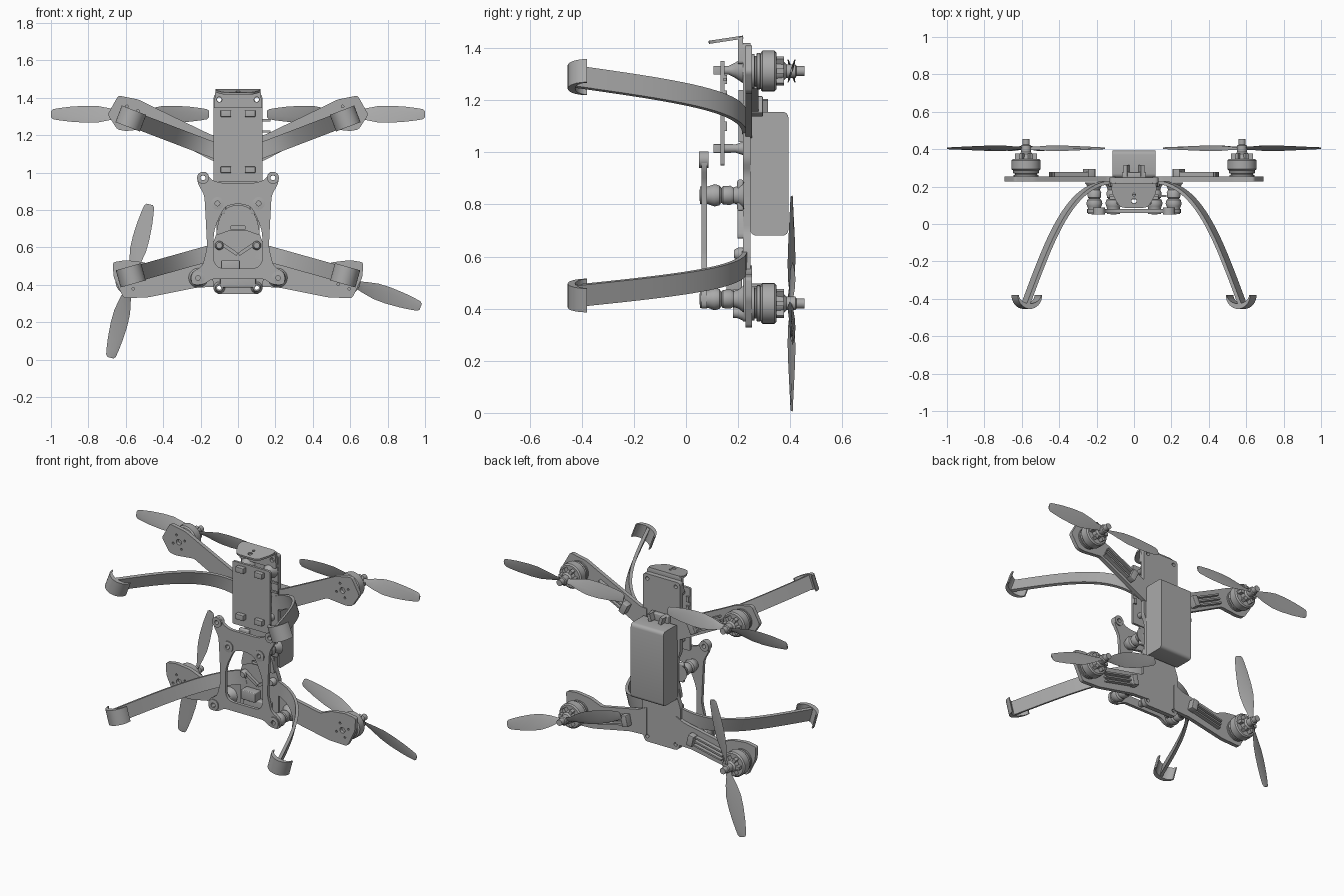
import bpy, bmesh, math
from mathutils import Matrix, Vector
from mathutils.geometry import interpolate_bezier

if "Cube" in bpy.data.objects:
    bpy.data.objects.remove(bpy.data.objects["Cube"])

grey = bpy.data.materials.new("mid_grey")
grey.use_nodes = True
grey.diffuse_color = (0.4, 0.4, 0.4, 1)
grey.node_tree.nodes["Principled BSDF"].inputs["Base Color"].default_value = (0.4, 0.4, 0.4, 1)
made = []


def add(name, mesh):
    ob = bpy.data.objects.new(name, mesh)
    bpy.context.collection.objects.link(ob)
    mesh.materials.clear()
    mesh.materials.append(grey)
    made.append(ob)
    return ob


def from_bm(name, bm):
    bmesh.ops.recalc_face_normals(bm, faces=bm.faces)
    mesh = bpy.data.meshes.new(name)
    bm.to_mesh(mesh)
    bm.free()
    return add(name, mesh)


def rounded(pts, r):
    """Replace each corner by a small curve."""
    out = []
    for i, p in enumerate(pts):
        p, a, b = Vector(p), Vector(pts[i - 1]), Vector(pts[(i + 1) % len(pts)])
        a = p + (a - p).normalized() * min(r, (a - p).length * 0.45)
        b = p + (b - p).normalized() * min(r, (b - p).length * 0.45)
        out += [a * (1 - t) ** 2 + p * 2 * t * (1 - t) + b * t * t for t in (0, 0.25, 0.5, 0.75, 1)]
    return out


def circle(x, z, r, n=16):
    return [(x + r * math.cos(i * math.tau / n), z + r * math.sin(i * math.tau / n)) for i in range(n)]


def mirror(half):
    return half + [(-x, z) for x, z in reversed(half) if x > 0]


def slab(name, loops, depth, matrix):
    """Flat outline with holes, given thickness, then placed."""
    cu = bpy.data.curves.new(name, 'CURVE')
    cu.dimensions, cu.fill_mode, cu.extrude = '2D', 'BOTH', depth / 2
    for loop in loops:
        sp = cu.splines.new('POLY')
        sp.points.add(len(loop) - 1)
        for pt, p in zip(sp.points, loop):
            pt.co = (p[0], p[1], 0, 1)
        sp.use_cyclic_u = True
    tmp = bpy.data.objects.new(name, cu)
    bpy.context.collection.objects.link(tmp)
    deps = bpy.context.evaluated_depsgraph_get()
    mesh = bpy.data.meshes.new_from_object(tmp.evaluated_get(deps))
    bpy.data.objects.remove(tmp)
    bpy.data.curves.remove(cu)
    mesh.transform(matrix)
    return add(name, mesh)


def plate(name, loops, y0, y1):
    m = Matrix.Translation((0, (y0 + y1) / 2, 0)) @ Matrix.Rotation(math.pi / 2, 4, 'X')
    return slab(name, loops, y1 - y0, m)


def box(name, centre, size, tilt=0, bevel=0, across_only=False):
    """Box tilted about y; across_only rounds just the edges along x."""
    bm = bmesh.new()
    bmesh.ops.create_cube(bm, size=1, matrix=Matrix.Diagonal((*size, 1)))
    if bevel:
        edges = [e for e in bm.edges if not across_only or abs(e.verts[0].co.x - e.verts[1].co.x) > 0.01]
        bmesh.ops.bevel(bm, geom=edges, offset=bevel, segments=4, affect='EDGES', profile=0.5)
    bm.transform(Matrix.Translation(centre) @ Matrix.Rotation(tilt, 4, 'Y'))
    return from_bm(name, bm)


def lathe(name, x, z, profile, n=28):
    """Turn (radius, y) points about a y-wards axis."""
    bm = bmesh.new()
    vs = [bm.verts.new((r, y, 0)) for r, y in profile]
    es = [bm.edges.new(e) for e in zip(vs, vs[1:])]
    bmesh.ops.spin(bm, geom=vs + es, cent=(0, 0, 0), axis=(0, 1, 0), angle=math.tau, steps=n)
    bmesh.ops.remove_doubles(bm, verts=bm.verts, dist=1e-5)
    bm.transform(Matrix.Translation((x, 0, z)))
    return from_bm(name, bm)


def propeller(name, x, z, angle, hand):
    stations = [(0.0, 0.03, 30), (0.05, 0.036, 28), (0.1, 0.065, 24), (0.17, 0.092, 19), (0.24, 0.094, 16),
                (0.32, 0.082, 13), (0.38, 0.066, 11), (0.412, 0.054, 10), (0.423, 0.034, 10)]
    bm = bmesh.new()
    for turn in (0, math.pi):
        rings = []
        for r, chord, twist in stations:
            section = [(chord / 2, 0), (chord * 0.15, 0.004), (-chord / 2, 0), (chord * 0.15, -0.004)]
            rot = Matrix.Rotation(turn - angle, 3, 'Y') @ Matrix.Rotation(math.radians(twist) * hand, 3, 'X')
            rings.append([bm.verts.new(rot @ Vector((r, t, c))) for c, t in section])
        for p, q in zip(rings, rings[1:]):
            for i in range(4):
                j = (i + 1) % 4
                bm.faces.new((p[i], p[j], q[j], q[i]))
        bm.faces.new(rings[-1])
        bm.faces.new(rings[0])
    bm.transform(Matrix.Translation((x, 0.405, z)))
    return from_bm(name, bm)


# Main frame plate and battery
frame = [(0, 1.42), (0.13, 1.42), (0.13, 0.97), (0.105, 0.92), (0.105, 0.7), (0.135, 0.62), (0.135, 0.4), (0.115, 0.35), (0, 0.35)]
holes = [circle(s * 0.1, z, 0.012) for s in (-1, 1) for z in (1.39, 0.385)]
plate("main_plate", [rounded(mirror(frame), 0.02)] + holes, 0.218, 0.248)
box("battery", (0, 0.32, 0.918), (0.23, 0.146, 0.475), bevel=0.022, across_only=True)
box("battery_clip", (0, 0.262, 1.175), (0.13, 0.03, 0.05), bevel=0.006)
for s in (-1, 1):
    box("battery_clip_prong", (s * 0.04, 0.285, 1.18), (0.02, 0.06, 0.045), tilt=s * 0.3)

# Upper electronics cover with pads and stand-offs
plate("upper_cover", [rounded([(-0.132, 0.95), (0.132, 0.95), (0.132, 1.35), (-0.132, 1.35)], 0.01)], 0.132, 0.147)
box("circuit_board", (0, 0.21, 1.14), (0.17, 0.018, 0.2))
for s in (-1, 1):
    for z, flare in ((1.315, 0.05), (1.015, 0.026)):
        box("cover_pad", (s * 0.065, 0.12, z), (0.056, 0.03, 0.034), bevel=0.003)
        lathe("cover_standoff", s * 0.08, z, [(0, 0.14), (0.017, 0.14), (0.017, 0.165), (flare * 0.6, 0.19), (flare, 0.22), (0, 0.22)], 20)
    for z in (1.1, 1.16, 1.22, 1.28):
        box("pin_header", (s * 0.12, 0.152, z), (0.02, 0.012, 0.035))
for z in (1.22, 1.28):
    box("side_connector", (0.15, 0.15, z), (0.05, 0.012, 0.012))

# Bent bracket on top
tongue = [(0.12, 0.222), (0.12, 0.17), (0.075, 0.088), (0, 0.088)]
slab("top_bracket", [rounded(mirror(tongue), 0.03), circle(0, 0.125, 0.014), circle(0, 0.16, 0.008)], 0.012,
     Matrix.Translation((0, 0, 1.409)) @ Matrix.Rotation(0.15, 4, 'X'))
flange = [(0, 1.445), (0.12, 1.445), (0.13, 1.34), (0, 1.34)]
plate("bracket_flange", [rounded(mirror(flange), 0.012)] + [circle(s * 0.1, 1.39, 0.014) for s in (-1, 1)], 0.2, 0.218)

# Front damper plate with arched opening
outline = [(0, 0.945), (0.1, 0.945), (0.15, 0.965), (0.165, 1.005), (0.215, 1.0), (0.218, 0.945), (0.18, 0.88),
           (0.175, 0.8), (0.165, 0.6), (0.19, 0.5), (0.25, 0.465), (0.25, 0.4), (0.185, 0.4), (0.14, 0.432), (0, 0.432)]
arch = [(0, 0.835), (0.07, 0.82), (0.11, 0.74), (0.13, 0.68), (0.13, 0.52), (0.1, 0.488), (0, 0.488)]
bores = [circle(s * x, z, 0.013) for s in (-1, 1) for x, z in ((0.187, 0.972), (0.11, 0.835), (0.215, 0.437))]
plate("damper_plate", [rounded(mirror(outline), 0.025), rounded(mirror(arch), 0.03)] + bores, 0.06, 0.08)
ball = [(0.014, 0.052), (0.034, 0.054), (0.034, 0.085), (0.038, 0.095), (0.043, 0.11), (0.038, 0.128), (0.028, 0.136),
        (0.035, 0.142), (0.037, 0.17), (0.03, 0.182), (0.036, 0.2), (0.052, 0.222), (0.014, 0.222), (0.014, 0.052)]
ring = [(0.013, 0.05), (0.032, 0.05), (0.032, 0.087), (0.013, 0.087), (0.013, 0.05)]
for s in (-1, 1):
    lathe("upper_damper", s * 0.11, 0.835, ball)
    lathe("lower_damper", s * 0.212, 0.437, ball)
    lathe("plate_ear", s * 0.187, 0.972, ring)
    box("damper_foot", (s * 0.1, 0.209, 0.835), (0.07, 0.025, 0.12), bevel=0.008)
    lathe("lower_post", s * 0.1, 0.385, [(0.012, 0.18), (0.02, 0.18), (0.022, 0.2), (0.032, 0.22), (0.012, 0.22), (0.012, 0.18)])

# Recessed dome and camera details within the opening
dome = [(0, 0.83), (0.06, 0.815), (0.1, 0.76), (0.12, 0.66), (0.05, 0.69), (0, 0.69)]
plate("dome_hood", [rounded(mirror(dome), 0.03), rounded(mirror([(0, 0.715), (0.04, 0.715), (0.04, 0.695), (0, 0.695)]), 0.008)], 0.198, 0.22)
box("camera_mount", (0, 0.2, 0.43), (0.19, 0.04, 0.09), bevel=0.008)
box("camera_body", (-0.04, 0.185, 0.5), (0.1, 0.06, 0.06), bevel=0.005)
for s in (-1, 1):
    lathe("camera_lens", s * 0.1, 0.61, [(0, 0.185), (0.016, 0.185), (0.024, 0.2), (0.024, 0.22), (0, 0.22)], 20)
    box("cross_strut", (s * 0.045, 0.206, 0.59), (0.1, 0.02, 0.018), tilt=-s * 0.6)

# Arms, motors, propellers, speed controllers and legs
upper_arm = [(0.1, 1.05), (0.14, 1.065), (0.47, 1.235), (0.6, 1.222), (0.645, 1.23), (0.697, 1.31), (0.64, 1.412),
             (0.53, 1.39), (0.42, 1.335), (0.14, 1.2), (0.1, 1.2)]
lower_arm = [(0.1, 0.39), (0.22, 0.385), (0.48, 0.333), (0.61, 0.328), (0.665, 0.44), (0.67, 0.52), (0.6, 0.532),
             (0.5, 0.52), (0.42, 0.488), (0.16, 0.54), (0.1, 0.57)]
motor = [(0, 0.25), (0.066, 0.25), (0.066, 0.262), (0.058, 0.264), (0.058, 0.27), (0.07, 0.272), (0.07, 0.284),
         (0.066, 0.286), (0.073, 0.288), (0.078, 0.293), (0.078, 0.34), (0.07, 0.347), (0.04, 0.347), (0.036, 0.375),
         (0.026, 0.385), (0.026, 0.42), (0.019, 0.424), (0.019, 0.455), (0, 0.455)]
bend = interpolate_bezier(Vector((0.1, 0.225, 0)), Vector((0.34, 0.235, 0)), Vector((0.445, -0.07, 0)), Vector((0.58, -0.43, 0)), 24)


def leg(label, s, slope, z0):
    """Bent strip and crescent foot, tilted along the arm."""
    a = math.atan(slope)
    m = Matrix.Translation((0, 0, z0)) @ Matrix.Rotation(-a * s, 4, 'Y')
    sides = ([], [])
    for i, p in enumerate(bend):
        d = (bend[min(i + 1, 23)] - bend[max(i - 1, 0)]).normalized() * 0.009
        sides[0].append((s * (p.x - d.y) / math.cos(a), p.y + d.x))
        sides[1].append((s * (p.x + d.y) / math.cos(a), p.y - d.x))
    slab(label + "_leg", [sides[0] + sides[1][::-1]], 0.085, m)
    foot = []
    for r, flat, sweep in ((0.07, 1.06, range(17)), (0.063, 0.72, range(16, -1, -1))):
        for i in sweep:
            t = math.pi * (1 + i / 16)
            foot.append((s * (0.573 / math.cos(a) + r * math.cos(t)), -0.38 + r * flat * math.sin(t)))
    slab(label + "_foot", [foot], 0.095, m)


for s in (-1, 1):
    for label, arm, mz, (cx, cz), tilt, spin, hand in (
            ("upper", upper_arm, 1.312, (0.33, 1.22), 0.45, 0, -s),
            ("lower", lower_arm, 0.42, (0.33, 0.437), -0.22, -0.33 if s > 0 else 1.32, s)):
        mx = s * 0.577
        drill = [circle(mx + 0.045 * math.cos(k), mz + 0.045 * math.sin(k), 0.007, 10) for k in (0.4, 1.97, 3.54, 5.11)]
        plate(label + "_arm", [rounded([(x * s, z) for x, z in arm], 0.015), circle(mx, mz, 0.018)] + drill, 0.228, 0.253)
        lathe(label + "_motor", mx, mz, motor)
        for k in range(6):
            t = k * math.tau / 6
            box(label + "_motor_spoke", (mx + 0.042 * math.cos(t), 0.358, mz + 0.042 * math.sin(t)), (0.034, 0.036, 0.02), tilt=-t)
        propeller(label + "_propeller", mx, mz, spin, hand)
        along, across = Vector((math.cos(tilt), math.sin(tilt))), Vector((-math.sin(tilt), math.cos(tilt)))
        for off in (-0.026, 0, 0.026):
            c = Vector((cx, cz)) + across * off
            box(label + "_rail", (s * c.x, 0.264, c.y), (0.24, 0.028, 0.01), tilt=-s * tilt)
        c = Vector((cx, cz)) - along * 0.1
        box(label + "_connector", (s * c.x, 0.272, c.y), (0.04, 0.046, 0.07), tilt=-s * tilt, bevel=0.004)
    leg("upper", s, 0.382, 1.07)
    leg("lower", s, -0.28, 0.611)

# Smooth round parts, keeping sharp edges
bpy.ops.object.select_all(action='DESELECT')
for ob in made:
    ob.select_set(True)
bpy.context.view_layer.objects.active = made[0]
bpy.ops.object.shade_smooth_by_angle(angle=math.radians(35))
